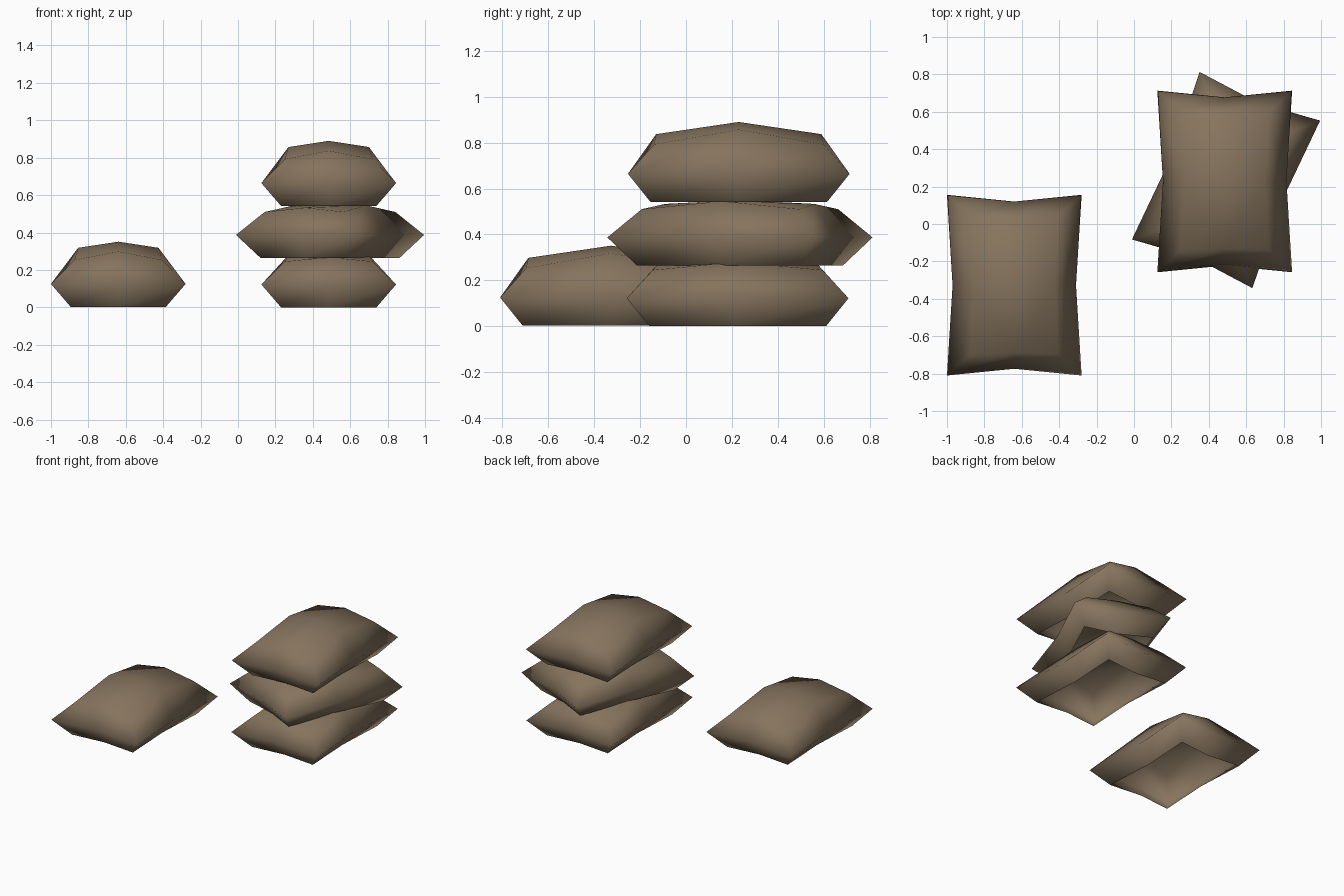
import bpy, bmesh, math
from mathutils import Matrix

if "Cube" in bpy.data.objects:
    bpy.data.objects.remove(bpy.data.objects["Cube"])

cloth = bpy.data.materials.new("brown burlap")
cloth.diffuse_color = (0.235, 0.173, 0.110, 1)
cloth.use_nodes = True
cloth.node_tree.nodes["Principled BSDF"].inputs["Base Color"].default_value = cloth.diffuse_color


def ring(bm, corner, mid_x, mid_y):
    """Eight points around a pillow outline: four corners and four edge middles.
    corner = (x, y, z), mid_x = (x, z), mid_y = (y, z)"""
    cx, cy, cz = corner
    pts = [(cx, cy, cz), (0, mid_y[0], mid_y[1]), (-cx, cy, cz), (-mid_x[0], 0, mid_x[1]),
           (-cx, -cy, cz), (0, -mid_y[0], mid_y[1]), (cx, -cy, cz), (mid_x[0], 0, mid_x[1])]
    return [bm.verts.new(p) for p in pts]


def sack(name, loc, turn=0, width=1.0, squash=False):
    bm = bmesh.new()
    # open underside, pointed seam, and puffed or squashed top
    base = ring(bm, (0.255, 0.385, 0.0), (0.235, 0.0), (0.36, 0.0))
    seam = ring(bm, (0.36, 0.483, 0.122), (0.33, 0.122), (0.447, 0.122))
    if squash:
        top = ring(bm, (0.235, 0.37, 0.245), (0.215, 0.28), (0.35, 0.268))
        peak = bm.verts.new((0, 0, 0.285))
    else:
        top = ring(bm, (0.235, 0.37, 0.25), (0.215, 0.315), (0.36, 0.295))
        peak = bm.verts.new((0, 0, 0.348))
    for low, high in ((base, seam), (seam, top)):
        for i in range(8):
            j = (i + 1) % 8
            bm.faces.new((low[i], low[j], high[j], high[i]))
    for i in range(0, 8, 2):
        bm.faces.new((top[i - 1], top[i], top[i + 1], peak))
    for f in bm.faces:
        f.smooth = True
    bm.transform(Matrix.Translation(loc) @ Matrix.Rotation(math.radians(turn), 4, 'Z')
                 @ Matrix.Diagonal((width, 1, 1, 1)))
    me = bpy.data.meshes.new(name)
    bm.to_mesh(me)
    bm.free()
    me.materials.append(cloth)
    bpy.context.collection.objects.link(bpy.data.objects.new(name, me))


# one loose sack and a stack of three
sack("single_sack", (-0.64, -0.327, 0.003))
sack("stack_bottom_sack", (0.485, 0.225, 0))
bpy.data.objects.remove(bpy.data.objects["stack_bottom_sack"])
sack("stack_bottom_sack", (0.485, 0.225, 0), squash=True)
sack("stack_middle_sack", (0.492, 0.235, 0.265), -22, 0.965, squash=True)
sack("stack_top_sack", (0.485, 0.23, 0.542))
